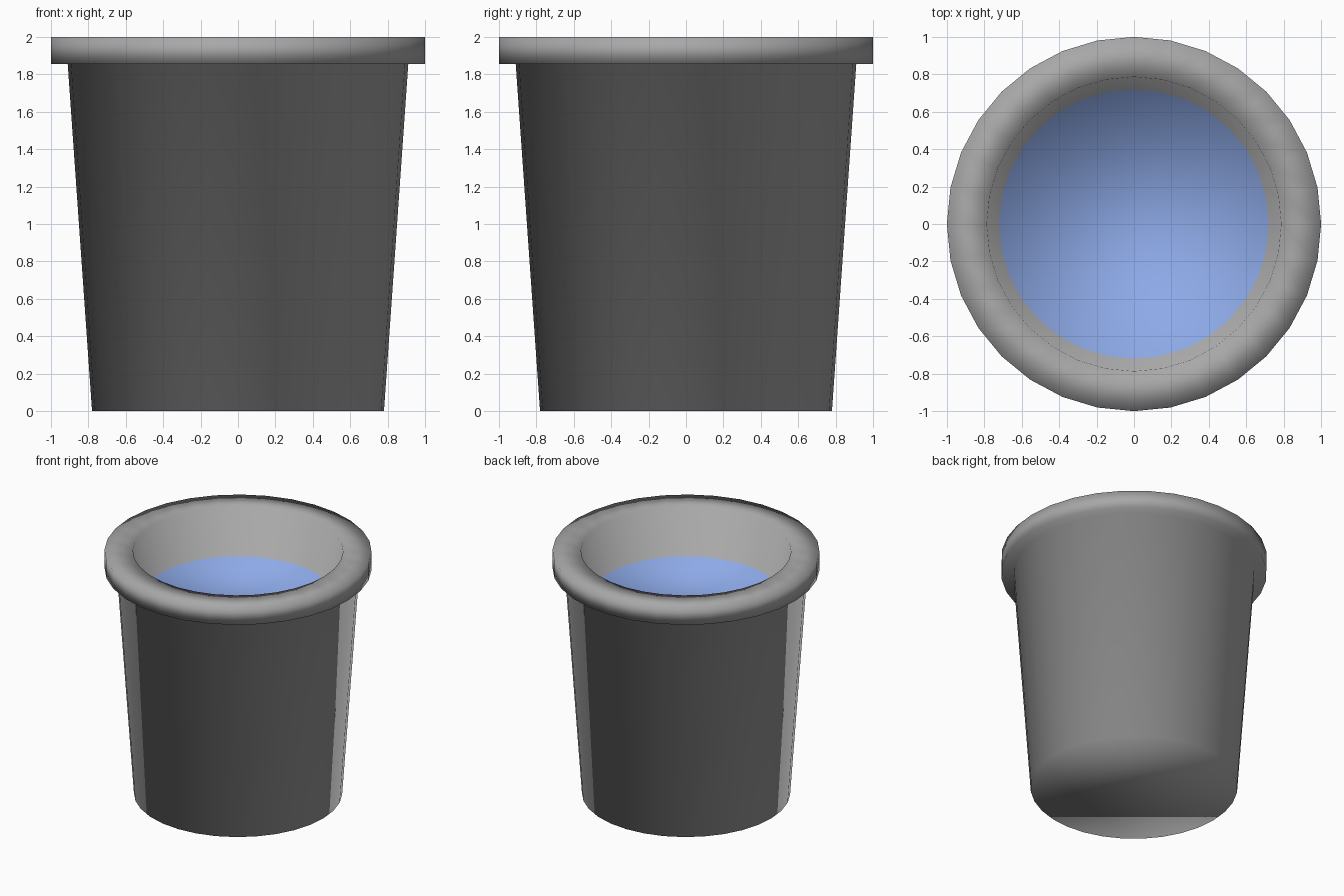
import bpy
import bmesh
from math import cos, sin, tau

SIDES = 32

cube = bpy.data.objects.get("Cube")
if cube:
    bpy.data.objects.remove(cube, do_unlink=True)


def make_material(name, colour):
    mat = bpy.data.materials.new(name)
    mat.use_nodes = True
    mat.diffuse_color = colour
    mat.node_tree.nodes["Principled BSDF"].inputs["Base Color"].default_value = colour
    return mat


def add_ring(bm, radius, z):
    angles = [tau * i / SIDES for i in range(SIDES)]
    return [bm.verts.new((radius * cos(a), radius * sin(a), z)) for a in angles]


def bridge(bm, lower, upper):
    for i in range(SIDES):
        j = (i + 1) % SIDES
        bm.faces.new((lower[i], lower[j], upper[j], upper[i]))


# Profile (radius, height): base, outer wall, rim, inner wall, water line
profile = [(0.78, 0), (0.91, 1.855), (1, 1.855), (1, 2), (0.787, 2), (0.72, 1.62)]

bm = bmesh.new()
rings = [add_ring(bm, r, z) for r, z in profile]
for lower, upper in zip(rings, rings[1:]):
    bridge(bm, lower, upper)

# Closed base and water surface
bm.faces.new(list(reversed(rings[0])))
water = bm.faces.new(rings[-1])
water.material_index = 1
for face in bm.faces:
    face.smooth = True

mesh = bpy.data.meshes.new("bucket_with_water")
bm.to_mesh(mesh)
bm.free()
mesh.materials.append(make_material("grey metal", (0.39, 0.39, 0.39, 1)))
mesh.materials.append(make_material("water blue", (0.28, 0.42, 0.84, 1)))

bucket = bpy.data.objects.new("bucket_with_water", mesh)
bpy.context.scene.collection.objects.link(bucket)
